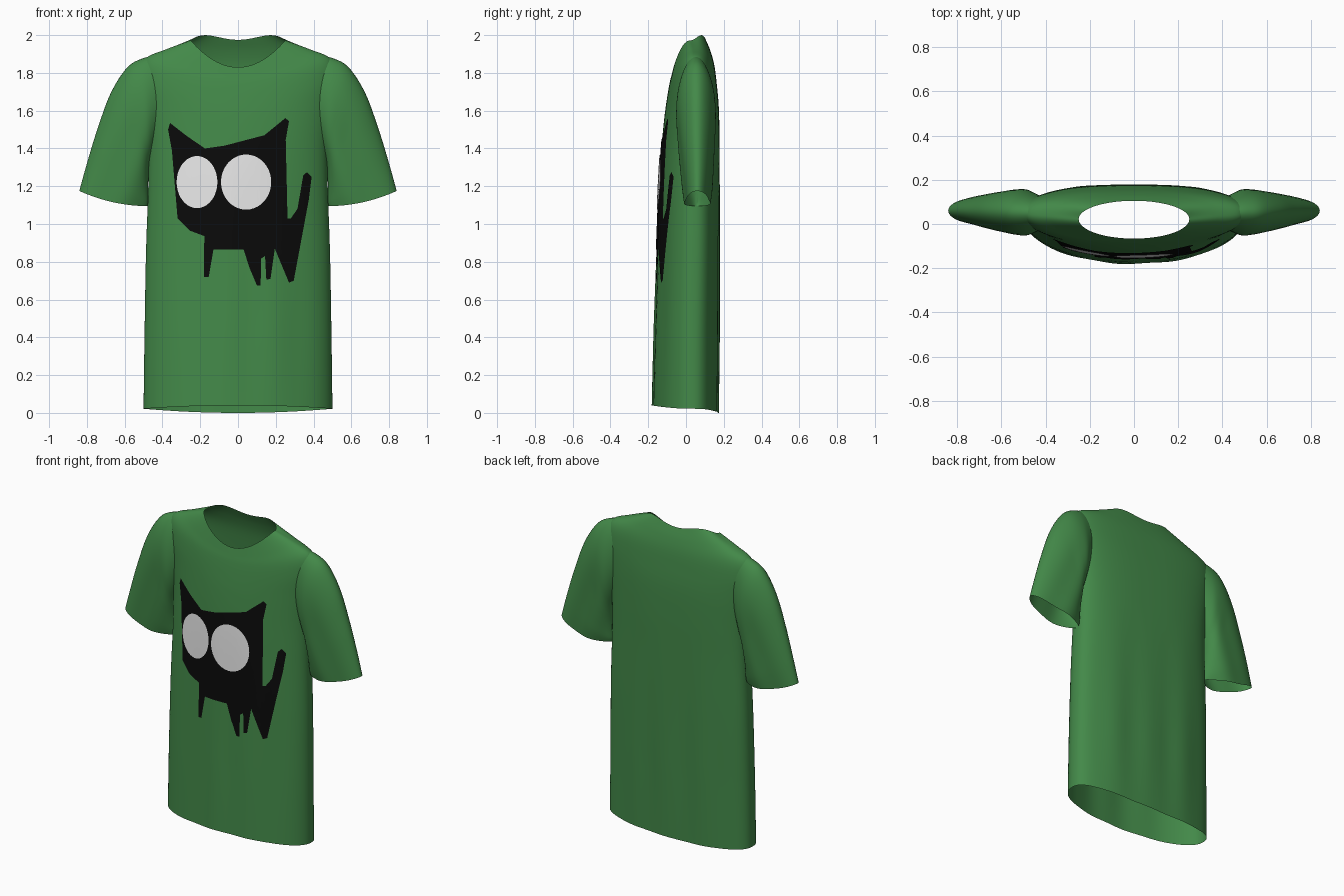
import bpy, bmesh, math
from mathutils import Vector
from mathutils.bvhtree import BVHTree

if "Cube" in bpy.data.objects:
    bpy.data.objects.remove(bpy.data.objects["Cube"])


def material(name, rgb):
    m = bpy.data.materials.new(name)
    m.diffuse_color = (*rgb, 1)
    m.use_nodes = True
    m.node_tree.nodes["Principled BSDF"].inputs["Base Color"].default_value = m.diffuse_color
    return m


GREEN = material("green_cloth", (0.056, 0.25, 0.066))
BLACK = material("black_print", (0.003, 0.003, 0.003))
WHITE = material("white_print", (0.85, 0.85, 0.85))


def smooth_keys(keys, steps):
    """Catmull-Rom interpolation through rows of numbers."""
    rows = []
    k = [keys[0]] + list(keys) + [keys[-1]]
    for i in range(1, len(k) - 2):
        for j in range(steps):
            t = j / steps
            rows.append([0.5 * (2 * b + (c - a) * t + (2 * a - 5 * b + 4 * c - d) * t * t
                                + (3 * b - a - 3 * c + d) * t ** 3)
                         for a, b, c, d in zip(k[i - 1], k[i], k[i + 1], k[i + 2])])
    rows.append(list(keys[-1]))
    return rows


def loft(name, rings, mat, drop=None, flip=False):
    bm = bmesh.new()
    loops = [[bm.verts.new(p) for p in r] for r in rings]
    n = len(loops[0])
    for a, b in zip(loops, loops[1:]):
        for i in range(n):
            j = (i + 1) % n
            f = [a[i], a[j], b[j], b[i]]
            bm.faces.new(f[::-1] if flip else f)
    if drop:
        bmesh.ops.delete(bm, geom=[f for f in bm.faces if drop(f.calc_center_median())],
                         context='FACES')
    return finish(name, bm, mat)


def finish(name, bm, mat):
    me = bpy.data.meshes.new(name)
    bm.to_mesh(me)
    bm.free()
    for p in me.polygons:
        p.use_smooth = True
    me.materials.append(mat)
    ob = bpy.data.objects.new(name, me)
    bpy.context.collection.objects.link(ob)
    return ob


# Torso: half width, front y, back y, middle y, side z, front z, back z, back squareness, neck lift
BODY = [
    (0.50, -0.180, 0.172, 0.03, 0.022, 0.04, 0.00, 2.6, 0),
    (0.495, -0.170, 0.175, 0.03, 0.40, 0.40, 0.40, 2.6, 0),
    (0.487, -0.155, 0.177, 0.035, 0.85, 0.85, 0.85, 2.7, 0),
    (0.475, -0.142, 0.178, 0.04, 1.20, 1.20, 1.20, 2.7, 0),
    (0.475, -0.130, 0.178, 0.045, 1.42, 1.40, 1.42, 2.7, 0),
    (0.495, -0.115, 0.174, 0.05, 1.62, 1.56, 1.61, 2.6, 0),
    (0.515, -0.100, 0.163, 0.05, 1.78, 1.67, 1.74, 2.5, 0),
    (0.49, -0.087, 0.150, 0.045, 1.875, 1.745, 1.84, 2.4, 0),
    (0.38, -0.076, 0.130, 0.035, 1.925, 1.79, 1.915, 2.2, 0.012),
    (0.25, -0.066, 0.105, 0.022, 1.972, 1.83, 1.975, 2.0, 0.026),
]


def body_ring(row, n=96):
    hx, yf, yb, ym, zs, zf, zb, sq, lift = row
    pts = []
    for i in range(n):
        a = 2 * math.pi * i / n
        c, s = math.cos(a), math.sin(a)
        e = 2 / (sq if s > 0 else 2.0)
        x = hx * math.copysign(abs(c) ** e, c)
        r = abs(s) ** e
        y = ym + (yb - ym if s > 0 else yf - ym) * r
        w = 1 - (x / hx) ** 2
        z = zs * (1 - w) + (zb if s > 0 else zf) * w
        if s > 0:
            z += lift * math.sin(2 * a) ** 2
        # soft hanging folds, fading toward the chest
        y += 0.005 * max(0, 1 - abs(z - 0.45) / 0.9) * math.sin(x * 24 + (1 if s > 0 else 0)) * s * s
        pts.append((x, y, z))
    return pts


body = loft("shirt_body", [body_ring(r) for r in smooth_keys(BODY, 7)], GREEN,
            drop=lambda c: abs(c.x) > 0.465 and 1.46 < c.z < 1.78)

# Sleeves: outer x, outer z, inner x, inner z, middle y, half depth
SLEEVE = [
    (0.42, 1.895, 0.44, 1.42, 0.050, 0.080),
    (0.51, 1.875, 0.455, 1.37, 0.052, 0.103),
    (0.59, 1.825, 0.47, 1.31, 0.054, 0.105),
    (0.675, 1.69, 0.475, 1.23, 0.056, 0.096),
    (0.745, 1.50, 0.475, 1.17, 0.058, 0.086),
    (0.80, 1.32, 0.475, 1.12, 0.060, 0.076),
    (0.84, 1.175, 0.48, 1.095, 0.060, 0.066),
]


def sleeve_ring(row, side, n=48):
    ox, oz, ix, iz, ym, d = row
    pts = []
    for i in range(n):
        a = 2 * math.pi * i / n
        u, s = math.cos(a), math.sin(a)
        t = 0.5 + 0.5 * u
        x = ix + (ox - ix) * t
        z = iz + (oz - iz) * t - 0.02 * s * s
        # diagonal creases fanning out from the armpit
        fold = 0.010 * math.sin(24 * (x + 0.45 * z)) * (1 - t) * min(1, max(0, (ox - 0.5) * 6))
        pts.append((side * x, ym + (d + fold) * s, z))
    return pts


for side, label in ((1, "left"), (-1, "right")):
    loft(label + "_sleeve", [sleeve_ring(r, side) for r in smooth_keys(SLEEVE, 6)],
         GREEN, flip=side < 0)

# Chest print: thin flat outlines pressed onto the front of the shirt
bm = bmesh.new()
bm.from_mesh(body.data)
surface = BVHTree.FromBMesh(bm)
bm.free()


def print_shape(name, outline, mat, gap):
    bm = bmesh.new()
    f = bm.faces.new([bm.verts.new((x, 0, z)) for x, z in outline])
    bmesh.ops.triangulate(bm, faces=[f])
    for axis, lo in (((1, 0, 0), -0.4), ((0, 0, 1), 0.6)):
        for i in range(40):
            co = Vector(axis) * (lo + 0.0251 * i)
            bmesh.ops.bisect_plane(bm, geom=bm.verts[:] + bm.edges[:] + bm.faces[:],
                                   plane_co=co, plane_no=axis, dist=1e-5)
    for v in bm.verts:
        hit = surface.ray_cast(Vector((v.co.x, -1, v.co.z)), Vector((0, 1, 0)))[0]
        v.co.y = (hit.y if hit else -0.1) - gap
    bm.normal_update()
    for f in bm.faces:
        if f.normal.y > 0:
            f.normal_flip()
    return finish(name, bm, mat)


CAT = [
    # ears and top of head
    (-0.32, 1.18), (-0.31, 1.30), (-0.35, 1.39), (-0.37, 1.50), (-0.36, 1.535), (-0.27, 1.465),
    (-0.175, 1.40), (-0.07, 1.415), (0.05, 1.395), (0.14, 1.47), (0.25, 1.56), (0.27, 1.545),
    (0.25, 1.43), (0.205, 1.31), (0.22, 1.20), (0.205, 1.13), (0.175, 1.095), (0.23, 1.025),
    # tail
    (0.28, 1.03), (0.315, 1.08), (0.335, 1.17), (0.345, 1.255), (0.365, 1.275), (0.39, 1.25),
    (0.375, 1.13), (0.345, 1.01), (0.295, 0.94),
    # legs and belly
    (0.283, 0.86), (0.295, 0.70), (0.27, 0.69), (0.25, 0.76), (0.235, 0.86), (0.195, 0.87),
    (0.175, 0.82), (0.172, 0.71), (0.15, 0.705), (0.142, 0.855), (0.122, 0.84), (0.12, 0.675),
    (0.10, 0.675), (0.06, 0.77), (0.03, 0.865), (-0.13, 0.865), (-0.145, 0.83), (-0.155, 0.72),
    (-0.18, 0.72), (-0.17, 0.88), (-0.175, 0.935), (-0.255, 0.965), (-0.32, 1.03),
]
print_shape("cat_print", CAT, BLACK, 0.004)


def ellipse(cx, cz, rx, rz, n=40):
    return [(cx + rx * math.cos(2 * math.pi * i / n), cz + rz * math.sin(2 * math.pi * i / n))
            for i in range(n)]


print_shape("cat_eye_right", ellipse(-0.217, 1.222, 0.108, 0.138), WHITE, 0.008)
print_shape("cat_eye_left", ellipse(0.043, 1.222, 0.133, 0.146), WHITE, 0.008)
